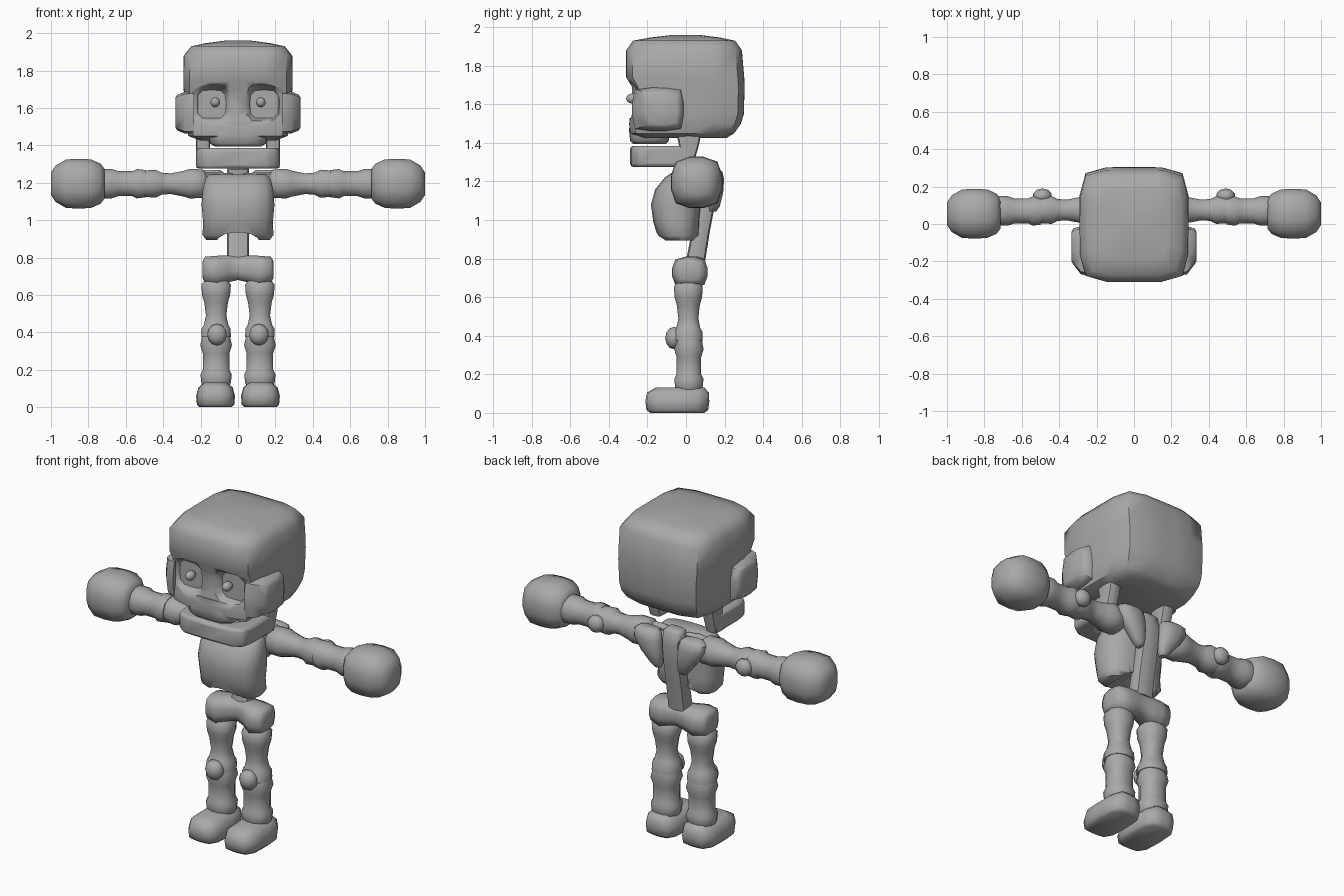
import bpy, bmesh, math
from mathutils import Vector

bone = bpy.data.materials.new("bone_grey")
bone.diffuse_color = (0.4, 0.4, 0.4, 1)


def finish(name, bm, angle=50, bevel=0):
    bmesh.ops.recalc_face_normals(bm, faces=bm.faces)
    me = bpy.data.meshes.new(name)
    bm.to_mesh(me)
    bm.free()
    ob = bpy.data.objects.new(name, me)
    bpy.context.collection.objects.link(ob)
    me.materials.append(bone)
    bpy.ops.object.select_all(action='DESELECT')
    ob.select_set(True)
    bpy.context.view_layer.objects.active = ob
    if bevel:
        m = ob.modifiers.new("bevel", 'BEVEL')
        m.width, m.segments, m.limit_method = bevel, 2, 'ANGLE'
    bpy.ops.object.shade_smooth_by_angle(angle=math.radians(angle))
    return ob


def loft(name, axis, rings, n=12, power=3.0, side=1, angle=50):
    """Rings are (position, centre_a, centre_b, half_a, half_b) along an axis."""
    bm = bmesh.new()
    loops = []
    for p, ca, cb, ha, hb in rings:
        loop = []
        for i in range(n):
            t = 2 * math.pi * (i + 0.5) / n
            c, s = math.cos(t), math.sin(t)
            k = (abs(c) ** power + abs(s) ** power) ** (-1 / power)
            a, b = ca + ha * c * k, cb + hb * s * k
            x, y, z = {'x': (p, a, b), 'y': (a, p, b), 'z': (a, b, p)}[axis]
            loop.append(bm.verts.new((x * side, y, z)))
        loops.append(loop)
    for l0, l1 in zip(loops, loops[1:]):
        for i in range(n):
            j = (i + 1) % n
            bm.faces.new((l0[i], l0[j], l1[j], l1[i]))
    bm.faces.new(loops[0])
    bm.faces.new(loops[-1])
    return finish(name, bm, angle)


def ball(name, centre, size, seg=10):
    bm = bmesh.new()
    bmesh.ops.create_uvsphere(bm, u_segments=seg, v_segments=6, radius=1)
    for v in bm.verts:
        v.co = Vector(centre) + Vector(v.co[i] * size[i] for i in range(3))
    return finish(name, bm, 80)


# Skull with a recessed nose bridge
skull = loft("skull", 'z', [
    (1.425, 0, -0.01, 0.20, 0.22), (1.45, 0, -0.02, 0.265, 0.27),
    (1.50, 0, -0.005, 0.28, 0.29), (1.55, 0, 0.01, 0.285, 0.29),
    (1.69, 0, 0.012, 0.29, 0.292), (1.74, 0, -0.004, 0.292, 0.306),
    (1.88, 0, -0.01, 0.29, 0.30), (1.93, 0, -0.01, 0.25, 0.265),
    (1.945, 0, -0.005, 0.18, 0.19), (1.96, 0, 0, 0.07, 0.07)], n=20, power=6)

# Eye sockets
for s, tag in ((-1, "left"), (1, "right")):
    cut = loft("socket_cutter_" + tag, 'y', [
        (-0.40, 0.135, 1.625, 0.115, 0.115), (-0.29, 0.135, 1.625, 0.097, 0.097),
        (-0.24, 0.14, 1.62, 0.075, 0.075)], n=16, power=5, side=s)
    cut.hide_render = True
    cut.hide_set(True)
    m = skull.modifiers.new("socket", 'BOOLEAN')
    m.object, m.operation, m.solver = cut, 'DIFFERENCE', 'EXACT'
    ball("pupil_" + tag, (s * 0.122, -0.275, 1.63), (0.027, 0.036, 0.027))

# Upper jaw
loft("upper_jaw", 'z', [(1.395, 0, -0.19, 0.125, 0.085), (1.41, 0, -0.19, 0.15, 0.10),
     (1.46, 0, -0.19, 0.16, 0.105), (1.53, 0, -0.18, 0.11, 0.112)], n=16, power=5)

# Lower jaw: horseshoe outline raised upwards
half = [(0, -0.29), (0.16, -0.285), (0.215, -0.25), (0.225, -0.18), (0.225, 0.03),
        (0.15, 0.03), (0.15, -0.14), (0.11, -0.18), (0, -0.18)]
outline = half + [(-x, y) for x, y in reversed(half[1:-1])]
bm = bmesh.new()
face = bm.faces.new([bm.verts.new((x, y, 1.275)) for x, y in outline])
up = bmesh.ops.extrude_face_region(bm, geom=[face])["geom"]
for v in up:
    if isinstance(v, bmesh.types.BMVert):
        v.co.z = 1.385
finish("lower_jaw", bm, 50, 0.018)

# Spine
loft("spine", 'z', [(0.79, 0, 0.05, 0.06, 0.05), (0.93, 0, 0.075, 0.06, 0.047),
     (1.08, 0, 0.105, 0.058, 0.045), (1.20, 0, 0.115, 0.06, 0.045),
     (1.27, 0, 0.105, 0.06, 0.045), (1.285, 0, 0.105, 0.045, 0.03)], n=12, power=4)

# Rib cage with an arched lower edge
ribs = loft("rib_cage", 'z', [
    (0.895, 0, -0.035, 0.17, 0.085), (0.92, 0, -0.04, 0.19, 0.108),
    (0.99, 0, -0.05, 0.187, 0.12), (1.08, 0, -0.052, 0.195, 0.13),
    (1.16, 0, -0.04, 0.19, 0.12), (1.22, 0, -0.025, 0.175, 0.085),
    (1.245, 0, -0.02, 0.15, 0.055)], n=20, power=2.8)
arch = loft("rib_arch_cutter", 'y', [(-0.3, 0, 0.87, 0.12, 0.065), (0.2, 0, 0.87, 0.12, 0.065)],
            n=16, power=2.2)
arch.hide_render = True
arch.hide_set(True)
m = ribs.modifiers.new("arch", 'BOOLEAN')
m.object, m.operation, m.solver = arch, 'DIFFERENCE', 'EXACT'

# Pelvis: two lobes joined by a narrower middle
loft("pelvis", 'x', [(x, y, z, a, b) for x, y, z, a, b in (
    (-0.19, 0.02, 0.735, 0.05, 0.045), (-0.175, 0.02, 0.735, 0.08, 0.07),
    (-0.11, 0.02, 0.73, 0.092, 0.08), (-0.05, 0.035, 0.74, 0.07, 0.072),
    (0, 0.04, 0.745, 0.06, 0.065), (0.05, 0.035, 0.74, 0.07, 0.072),
    (0.11, 0.02, 0.73, 0.092, 0.08), (0.175, 0.02, 0.735, 0.08, 0.07),
    (0.19, 0.02, 0.735, 0.05, 0.045))], n=12, power=3.5, angle=60)

for s, tag in ((-1, "left"), (1, "right")):
    # Cheekbone and jaw hinge
    loft("cheekbone_" + tag, 'x', [
        (0.235, -0.145, 1.575, 0.135, 0.115), (0.285, -0.14, 1.575, 0.128, 0.112),
        (0.325, -0.12, 1.575, 0.095, 0.095), (0.335, -0.12, 1.575, 0.075, 0.08)],
        n=12, power=6, side=s)
    loft("jaw_hinge_" + tag, 'z', [
        (1.28, 0.187, -0.02, 0.036, 0.055), (1.38, 0.187, 0.015, 0.038, 0.05),
        (1.45, 0.187, 0.015, 0.038, 0.065)], n=12, power=5, side=s)

    # Collar bone and shoulder blade
    loft("collar_bone_" + tag, 'x', [(0.03, 0.06, 1.235, 0.02, 0.016),
         (0.12, 0.05, 1.24, 0.022, 0.018), (0.24, 0.07, 1.235, 0.03, 0.025)],
         n=8, power=2, side=s)
    loft("shoulder_blade_" + tag, 'z', [
        (1.045, 0.085, 0.14, 0.018, 0.018), (1.07, 0.09, 0.145, 0.035, 0.03),
        (1.14, 0.12, 0.15, 0.065, 0.043), (1.21, 0.145, 0.15, 0.085, 0.048),
        (1.25, 0.15, 0.145, 0.08, 0.045), (1.268, 0.15, 0.14, 0.055, 0.028)],
        n=12, power=2.8, side=s)

    # Arm
    loft("upper_arm_" + tag, 'x', [(x, 0.075, 1.195, r, r) for x, r in (
        (0.165, 0.055), (0.19, 0.078), (0.26, 0.08), (0.29, 0.07), (0.36, 0.056),
        (0.41, 0.06), (0.44, 0.076), (0.495, 0.072))], n=12, power=2.4, side=s)
    loft("forearm_" + tag, 'x', [(x, 0.07, 1.195, r, r) for x, r in (
        (0.495, 0.074), (0.54, 0.08), (0.565, 0.068), (0.64, 0.068),
        (0.675, 0.08), (0.72, 0.08), (0.75, 0.07))], n=12, power=2.4, side=s)
    ball("elbow_" + tag, (s * 0.49, 0.15, 1.195), (0.052, 0.04, 0.05))
    loft("hand_" + tag, 'x', [(x, 0.055, 1.195, h, h) for x, h in (
        (0.715, 0.082), (0.735, 0.108), (0.785, 0.130), (0.85, 0.134), (0.92, 0.130),
        (0.975, 0.098), (1.0, 0.06))], n=12, power=3.2, side=s, angle=60)

    # Leg
    loft("thigh_" + tag, 'z', [(z, 0.117, 0.012, r, r * 0.95) for z, r in (
        (0.68, 0.06), (0.655, 0.08), (0.60, 0.076), (0.56, 0.064), (0.49, 0.055),
        (0.44, 0.066), (0.42, 0.078), (0.375, 0.08))], n=12, power=2.6, side=s)
    loft("shin_" + tag, 'z', [(z, 0.117, 0.015, r, r * 0.9) for z, r in (
        (0.375, 0.076), (0.33, 0.086), (0.29, 0.072), (0.20, 0.072),
        (0.175, 0.085), (0.13, 0.08), (0.11, 0.07))], n=12, power=2.6, side=s)
    ball("kneecap_" + tag, (s * 0.112, -0.062, 0.388), (0.055, 0.046, 0.058))
    loft("foot_" + tag, 'z', [
        (0, 0.12, -0.045, 0.085, 0.14), (0.015, 0.12, -0.045, 0.1, 0.16),
        (0.06, 0.12, -0.045, 0.104, 0.166), (0.105, 0.12, -0.042, 0.092, 0.16),
        (0.132, 0.12, -0.03, 0.06, 0.125)], n=16, power=4, side=s)
